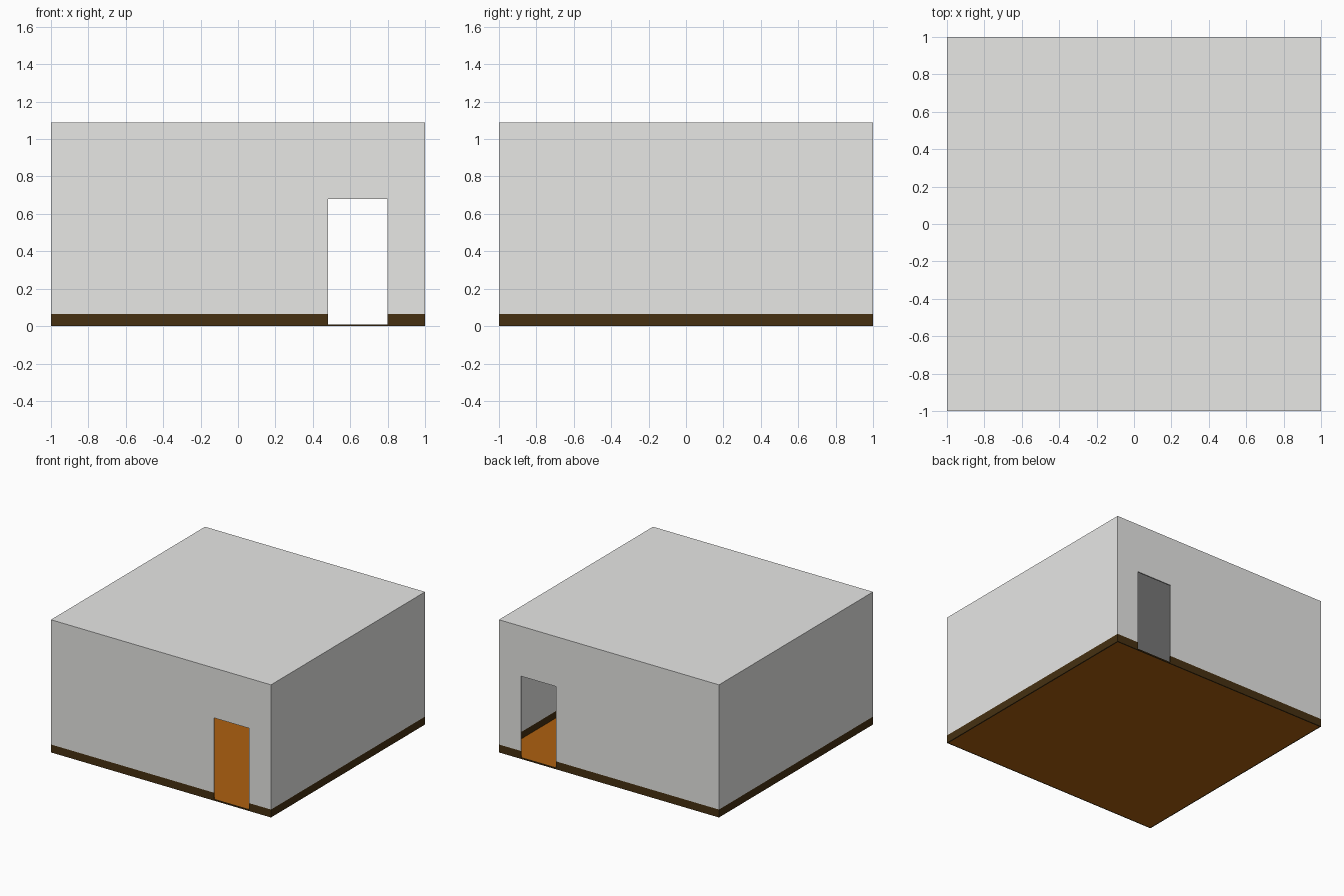
import bpy
import bmesh

if "Cube" in bpy.data.objects:
    bpy.data.objects.remove(bpy.data.objects["Cube"])

T = 0.01            # wall thickness
H = 1.09            # total height
SKIRT = 0.065       # top of the painted base band


def material(name, rgb):
    m = bpy.data.materials.new(name)
    m.diffuse_color = (*rgb, 1.0)
    m.use_nodes = True
    m.node_tree.nodes["Principled BSDF"].inputs["Base Color"].default_value = m.diffuse_color
    return m


grey = material("wall_grey", (0.80, 0.80, 0.785))
dark = material("dark_brown", (0.061, 0.030, 0.0056))
orange = material("floor_orange", (0.423, 0.119, 0.005))


def box(name, x, y, z, mat=None):
    """Box from (min, max) ranges along each axis."""
    bm = bmesh.new()
    bmesh.ops.create_cube(bm, size=1)
    for v in bm.verts:
        v.co = [r[0] if c < 0 else r[1] for c, r in zip(v.co, (x, y, z))]
    me = bpy.data.meshes.new(name)
    bm.to_mesh(me)
    bm.free()
    if mat:
        me.materials.append(mat)
    ob = bpy.data.objects.new(name, me)
    bpy.context.collection.objects.link(ob)
    return ob


def cut(ob, cutters):
    for c in cutters:
        mod = ob.modifiers.new("cut", 'BOOLEAN')
        mod.operation = 'DIFFERENCE'
        mod.solver = 'EXACT'
        mod.object = c
        bpy.context.view_layer.objects.active = ob
        bpy.ops.object.modifier_apply(modifier=mod.name)


full = (-1, 1)
inner = (-1 + T, 1 - T)

# Cutters: the hollow room, and one doorway through front and back walls
room = box("room_cutter", inner, inner, (-0.2, H - T))
door = box("door_cutter", (0.48, 0.80), (-1.2, 1.2), (0.01, 0.68))

# Walls with the flat roof, and the base band below them
walls = box("walls_and_roof", full, full, (SKIRT, H), grey)
skirting = box("skirting", full, full, (0, SKIRT), dark)
for part in (walls, skirting):
    cut(part, (room, door))

# Floor slab, inside the band
box("floor", inner, inner, (0, 0.008), orange)

for c in (room, door):
    bpy.data.objects.remove(c)
